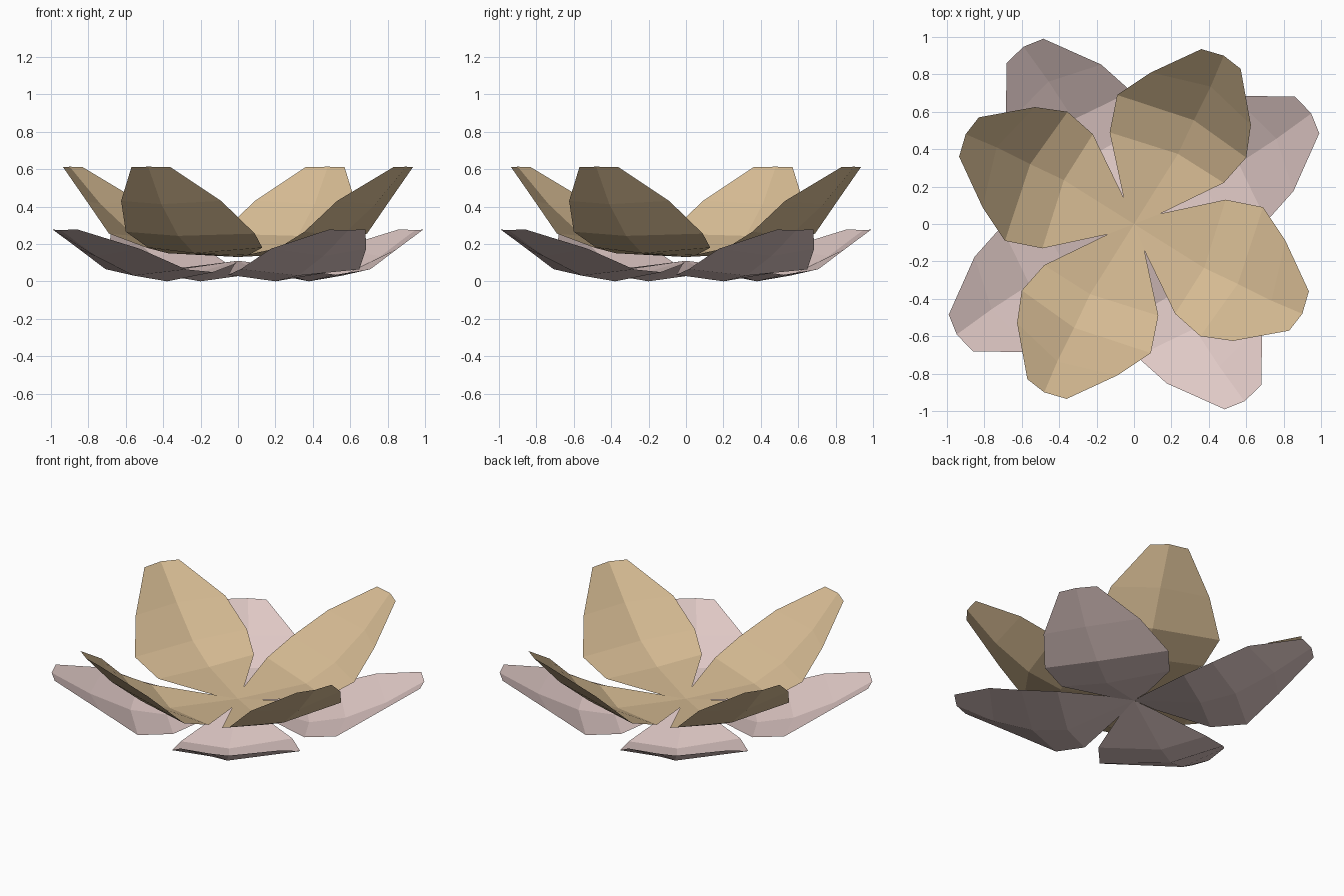
import bpy
import math
from mathutils import Matrix, Vector

cube = bpy.data.objects.get("Cube")
if cube:
    bpy.data.objects.remove(cube, do_unlink=True)


def make_material(name, color):
    mat = bpy.data.materials.new(name)
    mat.use_nodes = True
    mat.diffuse_color = color
    mat.node_tree.nodes["Principled BSDF"].inputs["Base Color"].default_value = color
    return mat


# Cross rows of one petal from base to tip: left edge, spine, right edge
ROWS = [
    [(-.055, .14, .01), (0, 0, 0), (.14, .055, .01)],
    [(-.13, .49, .05), (.235, .375, .02), (.48, .22, .05)],
    [(-.09, .69, .125), (.32, .555, .113), (.6, .355, .135)],
    [(.09, .81, .3), (.41, .735, .283), (.625, .53, .3)],
    [(.36, .935, .48), (.48, .9, .483), (.57, .83, .48)],
]
PETAL_HEADING = math.radians(62)


def petal_mesh(name, material, tilt):
    """Cupped, flat-faced petal sheet, lowered around its base by tilt."""
    across = Vector((math.sin(PETAL_HEADING), -math.cos(PETAL_HEADING), 0))
    lower = Matrix.Rotation(-tilt, 3, across)
    verts = [lower @ Vector(point) for row in ROWS for point in row]
    faces = []
    for row in range(len(ROWS) - 1):
        for side in range(2):
            a = row * 3 + side
            faces.append((a, a + 1, a + 4, a + 3))
    mesh = bpy.data.meshes.new(name)
    mesh.from_pydata(verts, [], faces)
    # Petal insides face up
    mesh.flip_normals() if mesh.polygons[0].normal.z < 0 else None
    mesh.materials.append(material)
    return mesh


def petal_ring(name, material, tilt, twist, height):
    """Four petals sharing one mesh around the flower centre."""
    mesh = petal_mesh(name, material, tilt)
    for i in range(4):
        petal = bpy.data.objects.new(f"{name}_{i + 1}", mesh)
        petal.rotation_euler.z = twist + i * math.pi / 2
        petal.location.z = height
        bpy.context.collection.objects.link(petal)


tan = make_material("warm_tan", (.69, .51, .3, 1))
pink = make_material("pale_pink", (.74, .58, .56, 1))

# Raised inner ring and flatter outer ring
petal_ring("inner_petal", tan, 0, 0, .13)
petal_ring("outer_petal", pink, math.radians(17), math.radians(-30), .11)
